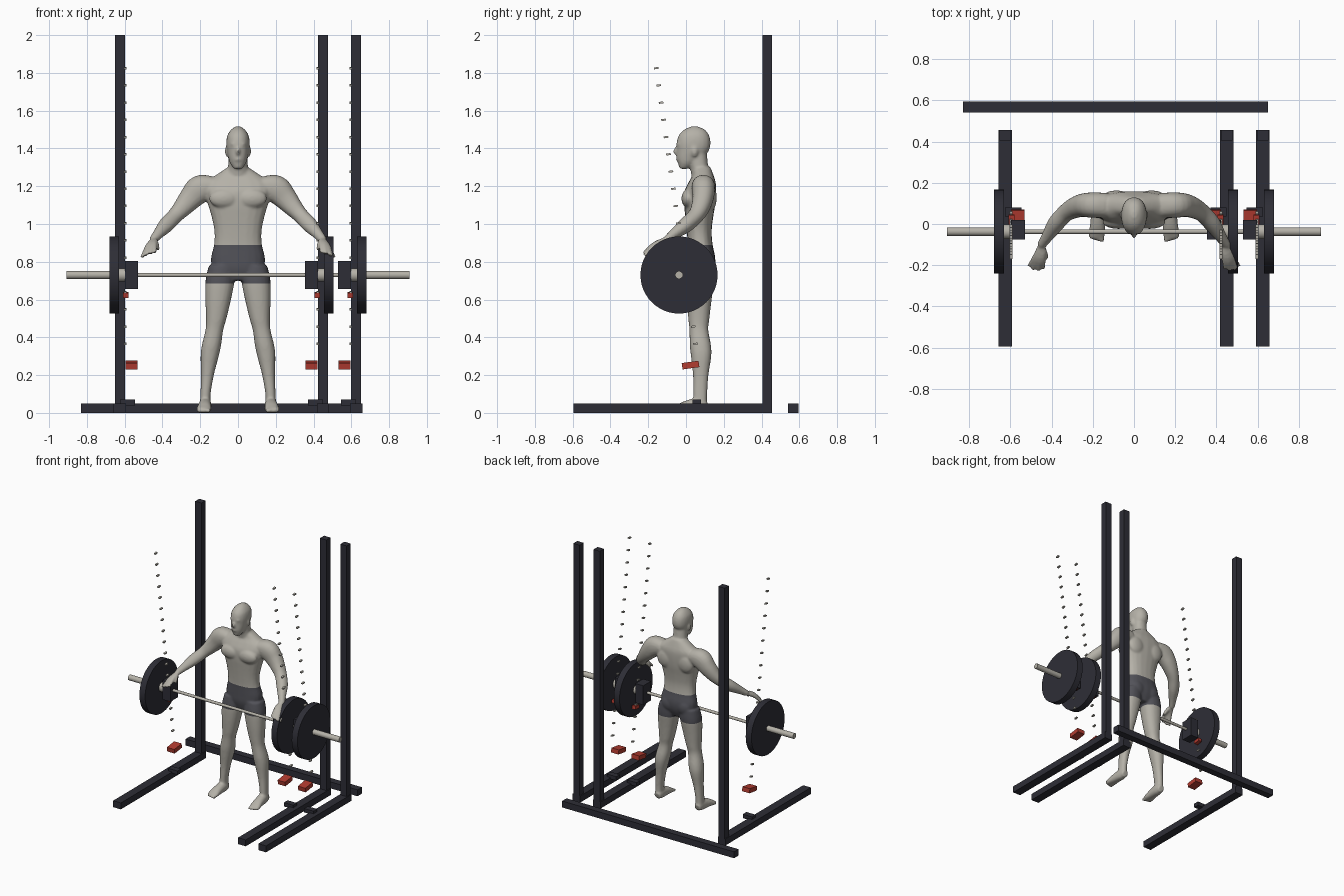
import bpy, bmesh, math
from mathutils import Vector, Matrix

if "Cube" in bpy.data.objects:
    bpy.data.objects.remove(bpy.data.objects["Cube"])


def material(name, r, g, b):
    m = bpy.data.materials.new(name)
    m.use_nodes = True
    m.diffuse_color = (r, g, b, 1)
    m.node_tree.nodes["Principled BSDF"].inputs["Base Color"].default_value = (r, g, b, 1)
    return m


SKIN = material("warm grey skin", .46, .44, .39)
SHORTS = material("charcoal shorts", .085, .085, .1)
IRON = material("dark iron", .027, .027, .037)
STEEL = material("bare steel", .46, .44, .39)
RED = material("red stop", .45, .045, .03)


def finish(name, bm, mats, smooth=False):
    bmesh.ops.recalc_face_normals(bm, faces=bm.faces)
    me = bpy.data.meshes.new(name)
    bm.to_mesh(me)
    bm.free()
    ob = bpy.data.objects.new(name, me)
    bpy.context.collection.objects.link(ob)
    for m in mats:
        me.materials.append(m)
    if smooth:
        bpy.ops.object.select_all(action='DESELECT')
        ob.select_set(True)
        bpy.context.view_layer.objects.active = ob
        bpy.ops.object.shade_smooth_by_angle(angle=math.radians(40))
    return ob


def box(name, centre, size, mat, tilt=0):
    bm = bmesh.new()
    bmesh.ops.create_cube(bm, size=1, matrix=Matrix.Translation(centre)
                          @ Matrix.Rotation(tilt, 4, 'X') @ Matrix.Diagonal((*size, 1)))
    return finish(name, bm, [mat])


BAR_Y, BAR_Z = -.037, .73


def rod(name, x0, x1, radius, mat, sides=24):
    bm = bmesh.new()
    bmesh.ops.create_cone(bm, cap_ends=True, segments=sides, radius1=radius, radius2=radius,
                          depth=abs(x1 - x0),
                          matrix=Matrix.Translation(((x0 + x1) / 2, BAR_Y, BAR_Z))
                          @ Matrix.Rotation(math.pi / 2, 4, 'Y'))
    return finish(name, bm, [mat], True)


# Rack stations: position and which way the hook faces
for tag, c, d in (("right", -.625, 1), ("inner_left", .45, -1), ("left", .625, -1)):
    box(tag + "_floor_rail", (c, -.07, .025), (.066, 1.05, .05), IRON)
    box(tag + "_upright", (c, .43, 1.025), (.054, .05, 1.95), IRON)
    box(tag + "_rail_foot", (c + d * .04, .058, .055), (.08, .045, .03), IRON)
    box(tag + "_hook", (c + d * .061, -.028, .73), (.068, .095, .15), IRON)
    box(tag + "_hook_tab", (c + d * .03, .02, .625), (.03, .05, .025), RED, .14)
    box(tag + "_safety_stop", (c + d * .061, .024, .253), (.064, .09, .034), RED, .14)
    rod(tag + "_weight_plate", c - d * .006, c - d * .055, .204, IRON, 48)
    rod(tag + "_plate_collar", c + d * .03, c - d * .006, .035, STEEL)
    # Sloping row of pegs
    for i in range(17):
        z = 1.825 - i * .0912
        box(f"{tag}_peg_{i + 1}", (c + d * .028, -.158 + (1.825 - z) * .143, z),
            (.014, .024, .01), STEEL, .14)

box("rear_cross_rail", (-.09, .568, .025), (1.48, .054, .05), IRON)
rod("bar_shaft", -.6, .6, .011, STEEL, 16)
rod("right_bar_sleeve", -.908, -.595, .021, STEEL)
rod("left_bar_sleeve", .595, .908, .021, STEEL)

# Figure: lofted limbs fused into one skin
body = bmesh.new()
Y, X, Z = Vector((0, 1, 0)), Vector((1, 0, 0)), Vector((0, 0, 1))


def loft(rows, side=1, ref=Y, axis=None, steps=4, sides=20, power=.9):
    """Smooth tube through rows of x, y, z and two radii."""
    rows = [Vector((r[0] * side, *r[1:])) for r in rows]
    ext = [rows[0] * 2 - rows[1]] + rows + [rows[-1] * 2 - rows[-2]]
    path = []
    for p0, p1, p2, p3 in zip(ext, ext[1:], ext[2:], ext[3:]):
        for k in range(steps):
            t = k / steps
            path.append(p1 + (p2 - p0) * (t / 2) + (p0 * 2 - p1 * 5 + p2 * 4 - p3) * (t * t / 2)
                        + (p1 * 3 - p0 - p2 * 3 + p3) * (t ** 3 / 2))
    path.append(rows[-1])
    rings = []
    for i, p in enumerate(path):
        a, b = path[max(i - 1, 0)], path[min(i + 1, len(path) - 1)]
        t = axis or Vector(b[:3]) - Vector(a[:3])
        u = ref.cross(t).normalized()
        v = t.cross(u).normalized()
        ring = []
        for k in range(sides):
            ang = math.tau * k / sides
            c, s = math.cos(ang), math.sin(ang)
            c, s = (math.copysign(abs(q) ** power, q) for q in (c, s))
            ring.append(body.verts.new(Vector(p[:3]) + u * c * p[3] + v * s * p[4]))
        rings.append(ring)
    for r0, r1 in zip(rings, rings[1:]):
        for k in range(sides):
            j = (k + 1) % sides
            body.faces.new((r0[k], r0[j], r1[j], r1[k]))
    body.faces.new(rings[0])
    body.faces.new(rings[-1])


def blob(x, y, z, sx, sy, sz):
    bmesh.ops.create_uvsphere(body, u_segments=20, v_segments=12, radius=1,
                              matrix=Matrix.Translation((x, y, z)) @ Matrix.Diagonal((sx, sy, sz, 1)))


# Torso, neck and head
loft([(0, .075, .70, .06, .05), (0, .08, .76, .13, .07), (0, .082, .82, .143, .073),
      (0, .075, .89, .127, .066), (0, .07, .96, .125, .066), (0, .07, 1.03, .138, .073),
      (0, .072, 1.10, .158, .082), (0, .075, 1.17, .178, .084), (0, .085, 1.22, .175, .072),
      (0, .09, 1.26, .115, .055), (0, .085, 1.30, .055, .045)], axis=Z, power=.85)
loft([(0, .085, 1.22, .06, .05), (0, .07, 1.3, .053, .048), (0, .06, 1.38, .05, .05)], axis=Z)
loft([(0, -.012, 1.292, .022, .022), (0, .004, 1.32, .041, .046), (0, .02, 1.35, .051, .07),
      (0, .036, 1.39, .059, .086), (0, .04, 1.43, .062, .09), (0, .042, 1.47, .056, .08),
      (0, .045, 1.50, .036, .054), (0, .045, 1.517, .012, .015)], axis=Z)
blob(0, -.053, 1.385, .011, .016, .02)
blob(0, -.038, 1.422, .04, .013, .01)
blob(0, -.043, 1.342, .02, .01, .009)

WRIST = Vector((.448, -.1, .918))
TIPS = [(.51, -.205, .822), (.49, -.222, .832), (.463, -.226, .842), (.437, -.215, .85), (.42, -.165, .862)]
for s in (-1, 1):
    # Leg and foot
    loft([(.085, .08, .78, .07, .068), (.095, .075, .70, .077, .074), (.105, .07, .60, .068, .066),
          (.115, .068, .50, .054, .056), (.125, .068, .44, .047, .05), (.14, .076, .36, .051, .056),
          (.15, .08, .30, .048, .054), (.162, .078, .2, .034, .041), (.172, .075, .1, .027, .037),
          (.174, .075, .04, .029, .036)], s, axis=Z)
    loft([(.172, .108, .03, .025, .025), (.173, .07, .04, .04, .032), (.177, 0, .032, .032, .036),
          (.18, -.045, .02, .02, .04), (.18, -.068, .014, .013, .037)], s, ref=X)
    for k in range(5):
        blob(s * (.152 + k * .014), -.073 + k * .004, .012, .009, .018, .012)
    # Arm
    loft([(.13, .09, 1.2, .055, .06), (.2, .092, 1.185, .074, .062), (.25, .09, 1.137, .063, .056),
          (.295, .075, 1.085, .05, .049), (.335, .05, 1.042, .041, .042), (.38, 0, .995, .041, .039),
          (.42, -.06, .95, .029, .028), (.45, -.104, .915, .022, .02)], s)
    # Fingers spread from the wrist
    for tip in TIPS:
        end = Vector(tip)
        mid = WRIST.lerp(end, .5) + Vector((0, -.006, .01))
        loft([(*WRIST, .015, .015), (*mid, .014, .014), (*end, .009, .009)], s, sides=10)
    # Chest, shoulder blades, buttocks and ears
    blob(s * .075, .01, 1.135, .078, .034, .05)
    blob(s * .085, .128, 1.14, .07, .035, .075)
    blob(s * .063, .113, .79, .064, .044, .065)
    blob(s * .06, .045, 1.385, .009, .018, .028)

figure = finish("figure", body, [SKIN, SHORTS])
fuse = figure.modifiers.new("fuse", 'REMESH')
fuse.mode = 'VOXEL'
fuse.voxel_size = .0075
relax = figure.modifiers.new("relax", 'SMOOTH')
relax.factor, relax.iterations = .5, 5
bpy.context.view_layer.update()
skin = bpy.data.meshes.new_from_object(figure.evaluated_get(bpy.context.evaluated_depsgraph_get()))
bpy.data.objects.remove(figure)

# Shorts: cut clean hems, then colour the faces between them
bm = bmesh.new()
bm.from_mesh(skin)
HEM, WAIST = .685, .89
for level in (HEM, WAIST):
    faces = [f for f in bm.faces if abs(f.calc_center_median().x) < .22]
    geom = faces + list({e for f in faces for e in f.edges}) + list({v for f in faces for v in f.verts})
    bmesh.ops.bisect_plane(bm, geom=geom, plane_co=(0, 0, level), plane_no=Z)
for f in bm.faces:
    c = f.calc_center_median()
    f.material_index = int(HEM < c.z < WAIST and abs(c.x) < .22)
finish("figure", bm, [SKIN, SHORTS], True)
